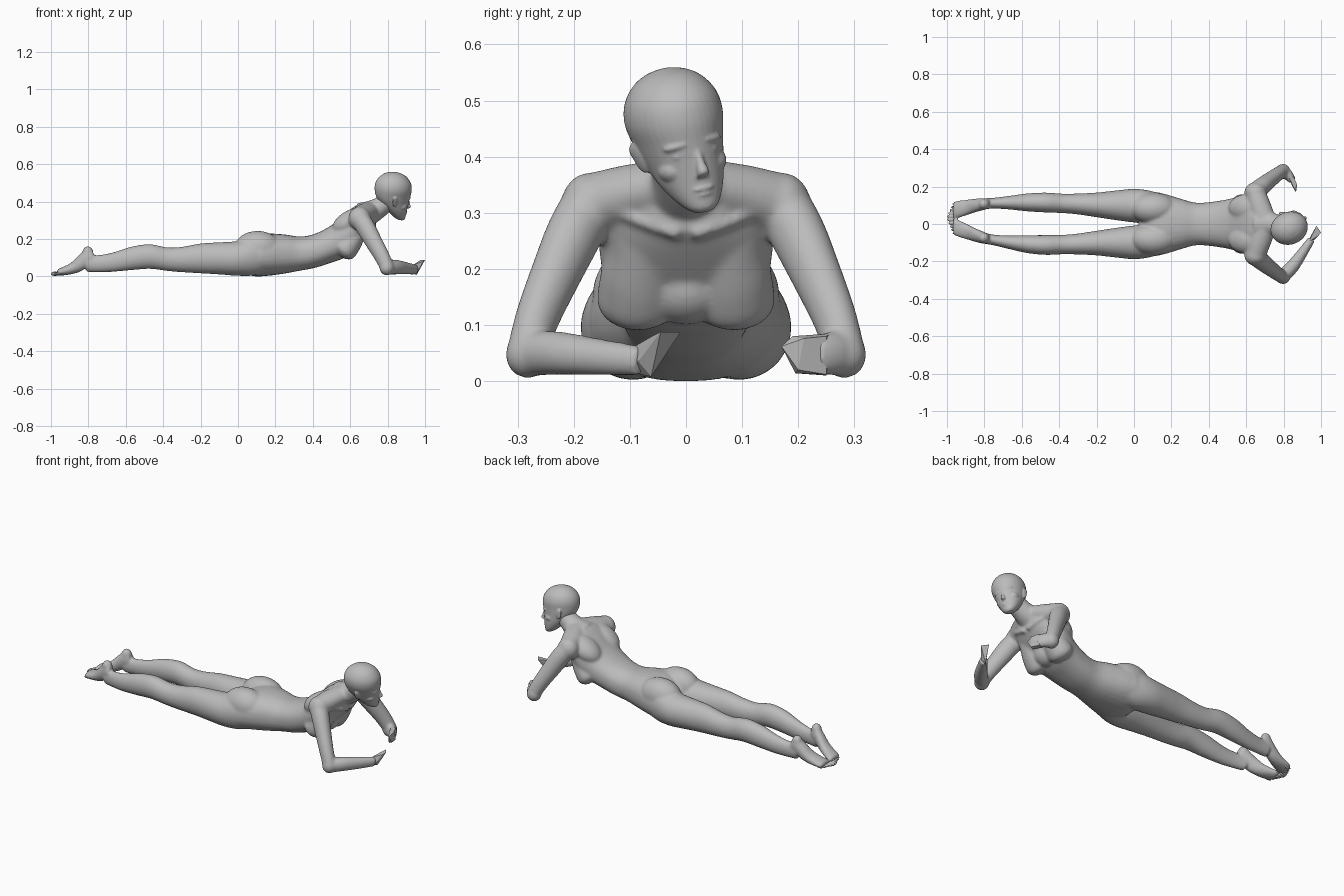
import bpy, bmesh, math
from mathutils import Vector, Matrix, Euler

if "Cube" in bpy.data.objects:
    bpy.data.objects.remove(bpy.data.objects["Cube"], do_unlink=True)

grey = bpy.data.materials.new("plain grey")
grey.use_nodes = True
grey.diffuse_color = (0.5, 0.5, 0.5, 1)
grey.node_tree.nodes["Principled BSDF"].inputs["Base Color"].default_value = (0.5, 0.5, 0.5, 1)


def spline(a, b, c, d, t):
    return [0.5 * (2 * q + (r - p) * t + (2 * p - 5 * q + 4 * r - s) * t * t
                   + (3 * q - p - 3 * r + s) * t ** 3) for p, q, r, s in zip(a, b, c, d)]


def power(v, e):
    return math.copysign(abs(v) ** e, v)


def loft(bm, rings, normal=None, steps=5, sides=28, e=1.0):
    """Closed tube through rings (x, y, z, half width, half height); e < 1 is boxier."""
    pts = []
    for i in range(len(rings) - 1):
        four = [rings[min(max(i + k, 0), len(rings) - 1)] for k in (-1, 0, 1, 2)]
        pts += [spline(*four, s / steps) for s in range(steps)]
    pts.append(list(rings[-1]))
    loops = []
    for i, p in enumerate(pts):
        t = Vector(normal) if normal else (
            Vector(pts[min(i + 1, len(pts) - 1)][:3]) - Vector(pts[max(i - 1, 0)][:3])).normalized()
        ref = Vector((1, 0, 0)) if abs(t.z) > 0.95 else Vector((0, 0, 1))
        side = ref.cross(t).normalized()
        up = t.cross(side)
        loops.append([bm.verts.new(Vector(p[:3]) + side * p[3] * power(math.cos(a), e)
                                   + up * p[4] * power(math.sin(a), e))
                      for a in (2 * math.pi * k / sides for k in range(sides))])
    for a, b in zip(loops, loops[1:]):
        for k in range(sides):
            bm.faces.new((a[k], a[(k + 1) % sides], b[(k + 1) % sides], b[k]))
    bm.faces.new(loops[0][::-1])
    bm.faces.new(loops[-1])


def ball(bm, centre, radii, rot=(0, 0, 0)):
    m = Matrix.LocRotScale(Vector(centre), Euler([math.radians(r) for r in rot]), Vector(radii))
    bmesh.ops.create_uvsphere(bm, u_segments=24, v_segments=16, radius=1, matrix=m)


def finish(bm, name, voxel=None, smooth=4):
    bmesh.ops.recalc_face_normals(bm, faces=bm.faces)
    me = bpy.data.meshes.new(name)
    bm.to_mesh(me)
    bm.free()
    ob = bpy.data.objects.new(name, me)
    bpy.context.collection.objects.link(ob)
    me.materials.append(grey)
    if voxel:
        # blend the overlapping volumes into one skin
        r = ob.modifiers.new("blend", 'REMESH')
        r.mode, r.voxel_size, r.use_smooth_shade = 'VOXEL', voxel, True
        s = ob.modifiers.new("soften", 'SMOOTH')
        s.factor, s.iterations = 0.5, smooth
        bpy.context.view_layer.objects.active = ob
        ob.select_set(True)
        for mod in ("blend", "soften"):
            bpy.ops.object.modifier_apply(modifier=mod)
        bpy.ops.object.shade_smooth()
        ob.select_set(False)
    return ob


def hull(name, points):
    bm = bmesh.new()
    for p in points:
        bm.verts.new(p)
    bmesh.ops.convex_hull(bm, input=bm.verts[:])
    return finish(bm, name)


def leg_y(x, y, s):
    """Lower legs bend towards the middle, the right one more."""
    return s * (y - (0.19 if s < 0 else 0.03) * max(0, -x - 0.35) ** 2)


# Torso: (x, bottom, top, half width)
body = bmesh.new()
torso = [(0.03, 0.015, 0.15, 0.12), (0.09, 0.0, 0.208, 0.17), (0.16, 0.003, 0.228, 0.162),
         (0.25, 0.015, 0.224, 0.135), (0.33, 0.03, 0.213, 0.114), (0.41, 0.045, 0.227, 0.118),
         (0.50, 0.073, 0.274, 0.132), (0.57, 0.10, 0.335, 0.15), (0.63, 0.15, 0.378, 0.155),
         (0.69, 0.215, 0.394, 0.13), (0.735, 0.27, 0.398, 0.07)]
loft(body, [(x, 0, (a + b) / 2, w, (b - a) / 2) for x, a, b, w in torso], normal=(1, 0, 0), e=0.88)

# Neck
loft(body, [(0.66, 0, 0.325, 0.085, 0.07), (0.715, 0, 0.345, 0.068, 0.062),
            (0.77, -0.005, 0.378, 0.056, 0.053), (0.82, -0.012, 0.42, 0.054, 0.05)])

# Middle of the chest
ball(body, (0.585, 0, 0.17), (0.07, 0.08, 0.07), (0, -40, 0))

leg = [(0.16, 0.085, 0.11, 0.07, 0.085), (0.08, 0.091, 0.106, 0.088, 0.102),
       (0.0, 0.098, 0.096, 0.09, 0.093), (-0.1, 0.1, 0.096, 0.079, 0.086),
       (-0.2, 0.102, 0.096, 0.066, 0.08), (-0.3, 0.107, 0.09, 0.056, 0.068),
       (-0.38, 0.11, 0.092, 0.052, 0.063), (-0.47, 0.115, 0.106, 0.053, 0.066),
       (-0.57, 0.117, 0.096, 0.048, 0.063), (-0.67, 0.117, 0.076, 0.036, 0.052),
       (-0.75, 0.116, 0.068, 0.029, 0.046), (-0.81, 0.114, 0.07, 0.03, 0.047)]
foot = [(-0.775, 0.114, 0.1, 0.026, 0.037), (-0.81, 0.112, 0.098, 0.033, 0.052),
        (-0.845, 0.107, 0.072, 0.036, 0.048), (-0.89, 0.098, 0.043, 0.041, 0.032),
        (-0.935, 0.09, 0.028, 0.046, 0.023), (-0.967, 0.086, 0.021, 0.045, 0.017)]
for s in (-1, 1):
    # Leg, heel and foot
    for part in (leg, foot):
        loft(body, [(x, leg_y(x, y, s), z, w, h) for x, y, z, w, h in part], normal=(-1, 0, 0))
    ball(body, (-0.803, leg_y(-0.803, 0.113, s), 0.13), (0.028, 0.028, 0.032))
    # Hip mass
    ball(body, (0.105, s * 0.083, 0.152), (0.125, 0.084, 0.091))
    # Chest mass, running up to the shoulder
    loft(body, [(0.545, s * 0.083, 0.115, 0.035, 0.03), (0.563, s * 0.084, 0.135, 0.072, 0.064),
                (0.595, s * 0.083, 0.175, 0.072, 0.064), (0.635, s * 0.085, 0.23, 0.06, 0.05),
                (0.67, s * 0.1, 0.29, 0.045, 0.035)])
    # Shoulder blade, shoulder and the slope up to the neck
    ball(body, (0.605, s * 0.085, 0.295), (0.11, 0.075, 0.06), (0, -28, 0))
    ball(body, (0.65, s * 0.17, 0.31), (0.06, 0.054, 0.062))
    loft(body, [(0.7, s * 0.02, 0.35, 0.06, 0.048), (0.67, s * 0.1, 0.333, 0.06, 0.053),
                (0.65, s * 0.165, 0.315, 0.055, 0.056)])
    # Collar bone
    loft(body, [(0.73, s * 0.012, 0.262, 0.012, 0.012), (0.72, s * 0.08, 0.285, 0.011, 0.011),
                (0.685, s * 0.15, 0.315, 0.012, 0.012)])
    # Upper arm
    loft(body, [(0.64, s * 0.165, 0.325, 0.05, 0.05), (0.68, s * 0.198, 0.265, 0.048, 0.053),
                (0.72, s * 0.23, 0.195, 0.043, 0.049), (0.765, s * 0.264, 0.115, 0.038, 0.043),
                (0.795, s * 0.282, 0.055, 0.036, 0.039)])
    ball(body, (0.796, s * 0.282, 0.047), (0.04, 0.04, 0.042))

# Right forearm is long, left forearm is short
loft(body, [(0.795, -0.28, 0.048, 0.036, 0.04), (0.845, -0.23, 0.05, 0.036, 0.039),
            (0.9, -0.155, 0.043, 0.028, 0.033), (0.95, -0.08, 0.036, 0.02, 0.027)])
loft(body, [(0.795, 0.28, 0.048, 0.036, 0.039), (0.825, 0.26, 0.049, 0.028, 0.039),
            (0.848, 0.23, 0.048, 0.02, 0.037)])
finish(body, "body", voxel=0.0062, smooth=13)

# Toes
toes = bmesh.new()
for s in (-1, 1):
    for k in range(5):
        r = 0.012 - 0.0012 * k
        x = -0.978 + 0.007 * k
        ball(toes, (x, leg_y(x, 0.052 + 0.0165 * k, s), 0.014), (0.022, r * 0.85, r))
finish(toes, "toes", voxel=0.003, smooth=2)

# Angular mitten hands
hull("right_hand", [(0.925, -0.1, 0.016), (0.935, -0.095, 0.06), (0.955, -0.062, 0.008),
                    (0.965, -0.085, 0.035), (0.958, -0.05, 0.055), (0.985, -0.064, 0.078),
                    (1.0, -0.045, 0.088), (0.975, -0.01, 0.087), (0.97, -0.03, 0.06)])
hull("left_hand", [(0.825, 0.26, 0.085), (0.825, 0.25, 0.01), (0.855, 0.25, 0.08),
                   (0.855, 0.25, 0.012), (0.85, 0.195, 0.014), (0.868, 0.2, 0.02),
                   (0.866, 0.17, 0.062), (0.855, 0.19, 0.08), (0.872, 0.21, 0.076)])

# Head, modelled upright facing +x: (z, centre x, half depth, half width)
head = bmesh.new()
skull = [(-0.128, 0.066, 0.014, 0.016), (-0.118, 0.058, 0.03, 0.03), (-0.098, 0.044, 0.045, 0.045),
         (-0.07, 0.026, 0.064, 0.059), (-0.035, 0.008, 0.084, 0.07), (0.0, -0.002, 0.096, 0.079),
         (0.04, -0.005, 0.101, 0.087), (0.075, -0.005, 0.093, 0.081), (0.103, -0.005, 0.07, 0.062),
         (0.119, -0.005, 0.043, 0.038), (0.127, -0.005, 0.01, 0.01)]
loft(head, [(x, 0, z, w, d) for z, x, d, w in skull], normal=(0, 0, 1), sides=40)
# Nose, lips and chin
loft(head, [(0.086, 0, -0.012, 0.007, 0.008), (0.094, 0, -0.035, 0.008, 0.009),
            (0.1, 0, -0.052, 0.011, 0.011), (0.092, 0, -0.062, 0.011, 0.006)], normal=(0, 0, -1))
ball(head, (0.084, 0, -0.083), (0.01, 0.021, 0.0055))
ball(head, (0.082, 0, -0.094), (0.01, 0.018, 0.006))
ball(head, (0.073, 0, -0.114), (0.014, 0.02, 0.013))
for s in (-1, 1):
    # Brow, eye, cheek and ear
    ball(head, (0.078, s * 0.032, 0.0), (0.011, 0.026, 0.007), (s * -6, 0, s * 25))
    ball(head, (0.074, s * 0.031, -0.019), (0.011, 0.015, 0.006), (0, 0, s * 25))
    ball(head, (0.045, s * 0.038, -0.045), (0.031, 0.026, 0.024))
    ball(head, (-0.008, s * 0.076, -0.02), (0.017, 0.007, 0.03), (s * -10, -12, s * -18))
    ball(head, (-0.014, s * 0.08, -0.01), (0.014, 0.006, 0.018), (s * -10, -12, s * -22))
ob = finish(head, "head", voxel=0.0035, smooth=3)
turn = Matrix.Rotation(math.radians(14), 4, 'X') @ Matrix.Rotation(math.radians(18), 4, 'Z') \
    @ Matrix.Rotation(math.radians(10), 4, 'Y')
ob.data.transform(Matrix.Translation((0.828, -0.013, 0.433)) @ turn)
